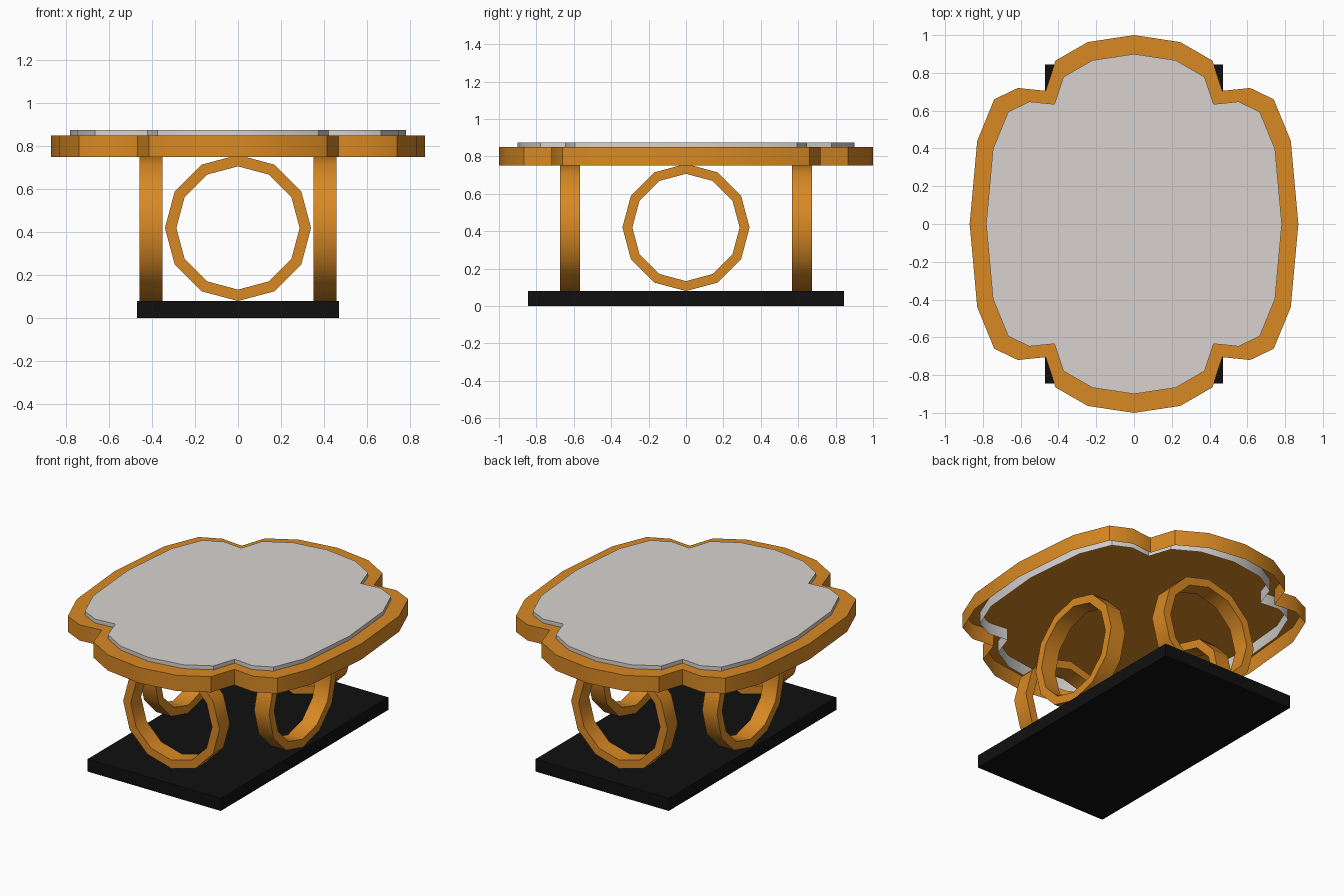
import bpy, bmesh
from math import sin, cos, pi, radians
from mathutils import Matrix

cube = bpy.data.objects.get("Cube")
if cube:
    bpy.data.objects.remove(cube)


def material(name, color):
    m = bpy.data.materials.new(name)
    m.use_nodes = True
    m.diffuse_color = (*color, 1)
    m.node_tree.nodes["Principled BSDF"].inputs["Base Color"].default_value = (*color, 1)
    return m


gold = material("gold", (0.69, 0.25, 0.017))
pale = material("pale_grey", (0.69, 0.65, 0.63))
black = material("black", (0.005, 0.005, 0.005))


def finish(name, bm, mat):
    mesh = bpy.data.meshes.new(name)
    bm.to_mesh(mesh)
    bm.free()
    mesh.materials.append(mat)
    ob = bpy.data.objects.new(name, mesh)
    bpy.context.scene.collection.objects.link(ob)
    bpy.ops.object.select_all(action='DESELECT')
    ob.select_set(True)
    bpy.context.view_layer.objects.active = ob
    bpy.ops.object.shade_smooth_by_angle(angle=radians(35))
    return ob


# One quarter of the lobed tabletop outline, mirrored to a full loop
quarter = [(0.87, 0), (0.83, 0.44), (0.74, 0.66), (0.615, 0.72),
           (0.468, 0.705), (0.415, 0.865), (0.245, 0.963), (0, 1)]
half = quarter + [(-x, y) for x, y in quarter[-2::-1]]
outline = half + [(x, -y) for x, y in half[-2:0:-1]]


def open_tray(name, scale, z0, z1, mat):
    """Capped on top, open underneath."""
    bm = bmesh.new()
    low = [bm.verts.new((x * scale, y * scale, z0)) for x, y in outline]
    top = [bm.verts.new((x * scale, y * scale, z1)) for x, y in outline]
    bm.faces.new(top)
    n = len(outline)
    for i in range(n):
        j = (i + 1) % n
        bm.faces.new((low[i], low[j], top[j], top[i]))
    return finish(name, bm, mat)


open_tray("tabletop_rim", 1.0, 0.75, 0.85, gold)
open_tray("tabletop_panel", 0.9, 0.775, 0.875, pale)


# Twelve-sided hoop legs standing on the base
def hoop(name, x, y, turn, outer=0.34, inner=0.287, width=0.105, sides=12):
    bm = bmesh.new()
    section = [(outer, -width / 2), (outer, width / 2),
               (inner, width / 2), (inner, -width / 2)]
    rings = []
    for i in range(sides):
        a = 2 * pi * i / sides
        rings.append([bm.verts.new((r * cos(a), d, r * sin(a))) for r, d in section])
    for i in range(sides):
        a, b = rings[i], rings[(i + 1) % sides]
        for k in range(4):
            m = (k + 1) % 4
            bm.faces.new((a[k], a[m], b[m], b[k]))
    bmesh.ops.recalc_face_normals(bm, faces=bm.faces)
    bm.transform(Matrix.Translation((x, y, 0.42)) @ Matrix.Rotation(turn, 4, 'Z'))
    return finish(name, bm, mat=gold)


hoop("front_hoop", 0, -0.62, 0)
hoop("back_hoop", 0, 0.62, 0)
hoop("left_hoop", 0.405, 0, pi / 2)
hoop("right_hoop", -0.405, 0, pi / 2)

# Base slab
bm = bmesh.new()
bmesh.ops.create_cube(bm, size=1)
bm.transform(Matrix.Translation((0, 0, 0.04)) @ Matrix.Diagonal((0.94, 1.69, 0.08, 1)))
finish("base_slab", bm, black)
